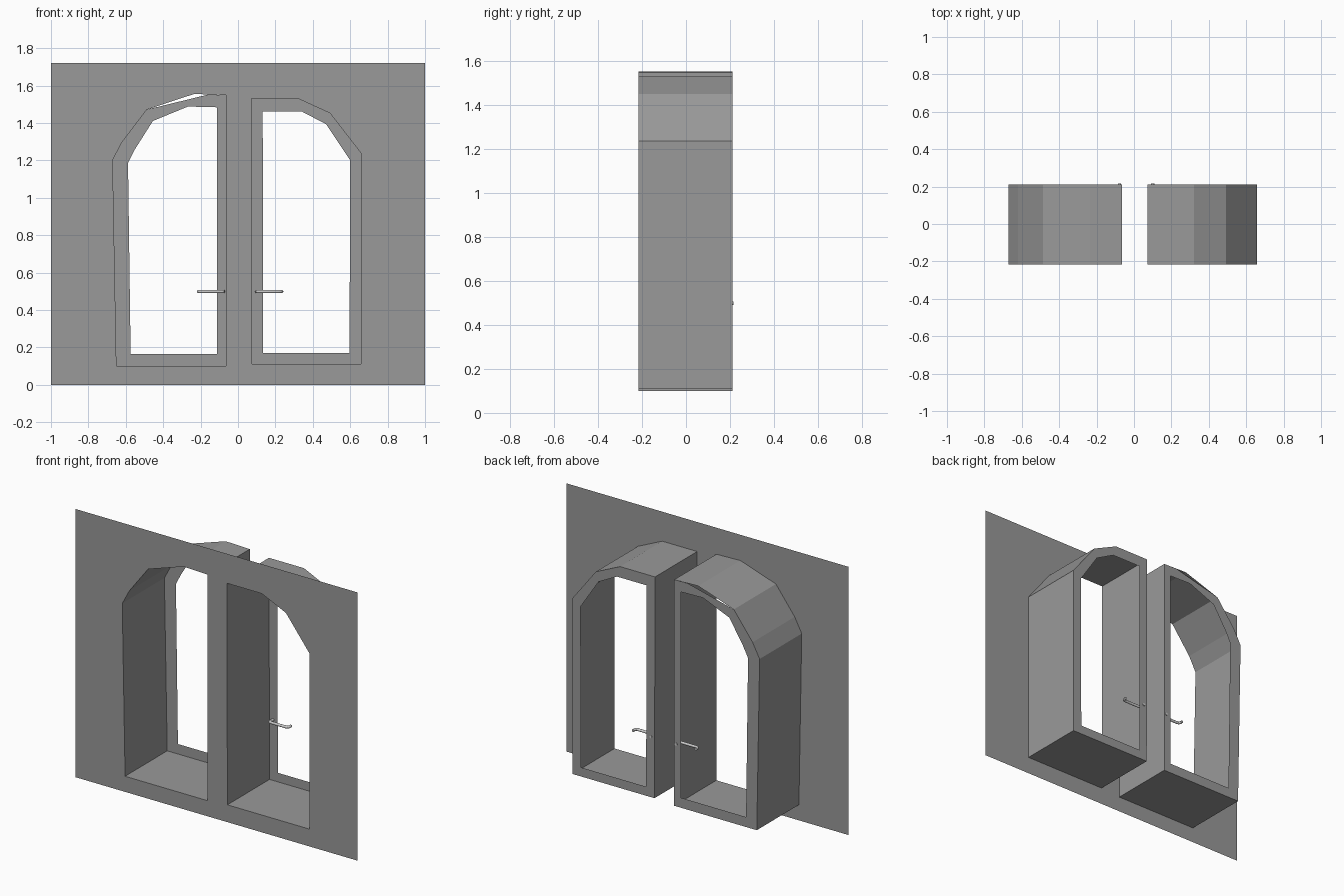
import bpy, bmesh

if "Cube" in bpy.data.objects:
    bpy.data.objects.remove(bpy.data.objects["Cube"])

FRONT, BACK = -0.216, 0.211   # wall plane and window-frame plane

grey = bpy.data.materials.new("dark_grey")
grey.diffuse_color = (0.32, 0.32, 0.32, 1)
grey.use_nodes = True
grey.node_tree.nodes["Principled BSDF"].inputs["Base Color"].default_value = grey.diffuse_color


def finish(name, bm):
    me = bpy.data.meshes.new(name)
    bm.to_mesh(me)
    bm.free()
    me.materials.append(grey)
    ob = bpy.data.objects.new(name, me)
    bpy.context.collection.objects.link(ob)
    return ob


def sheet(name, y, loops):
    """Flat sheet at depth y: the first loop is the border, the rest are holes."""
    bm = bmesh.new()
    for pts in loops:
        vs = [bm.verts.new((x, y, z)) for x, z in pts]
        for i, v in enumerate(vs):
            bm.edges.new((vs[i - 1], v))
    bmesh.ops.triangle_fill(bm, use_beauty=True, use_dissolve=False,
                            edges=bm.edges[:], normal=(0, -1, 0))
    return finish(name, bm)


def reveal(name, pts):
    """Deep window lining running from the wall back to the frame."""
    bm = bmesh.new()
    a = [bm.verts.new((x, FRONT, z)) for x, z in pts]
    b = [bm.verts.new((x, BACK, z)) for x, z in pts]
    for i in range(len(pts)):
        bm.faces.new((a[i - 1], a[i], b[i], b[i - 1]))
    return finish(name, bm)


def handle(name, x0, side, z=0.499):
    """Lever handle: spindle through the frame, bar, and returned free end."""
    path = [(0, 0.216), (0, 0.184), (0.003, 0.178), (0.010, 0.175),
            (0.117, 0.175), (0.127, 0.178), (0.133, 0.186), (0.134, 0.203)]
    cu = bpy.data.curves.new(name, 'CURVE')
    cu.dimensions = '3D'
    cu.bevel_depth = 0.0085
    cu.bevel_resolution = 6
    cu.use_fill_caps = True
    sp = cu.splines.new('POLY')
    sp.points.add(len(path) - 1)
    for p, (dx, y) in zip(sp.points, path):
        p.co = (x0 + side * dx, y, z, 1)
    ob = bpy.data.objects.new(name, cu)
    bpy.context.collection.objects.link(ob)
    bpy.ops.object.select_all(action='DESELECT')
    ob.select_set(True)
    bpy.context.view_layer.objects.active = ob
    bpy.ops.object.convert(target='MESH')
    bpy.ops.object.shade_smooth_by_angle()


# Window outlines (x, z); the two halves are slightly irregular
left_outer = [(-0.064, 0.10), (-0.65, 0.10), (-0.67, 1.203), (-0.62, 1.297),
              (-0.487, 1.472), (-0.235, 1.555), (-0.064, 1.55)]
left_inner = [(-0.112, 0.164), (-0.574, 0.164), (-0.588, 1.187), (-0.55, 1.261),
              (-0.455, 1.411), (-0.267, 1.488), (-0.112, 1.484)]
right_outer = [(0.076, 0.111), (0.658, 0.111), (0.658, 1.238), (0.492, 1.452),
               (0.32, 1.531), (0.072, 1.531)]
right_inner = [(0.135, 0.169), (0.596, 0.169), (0.6, 1.2), (0.472, 1.393),
               (0.342, 1.461), (0.132, 1.461)]

# The left frame cuts straight past the top bend, leaving a thin gap
left_frame = left_outer[:5] + [(-0.16, 1.552)] + left_outer[6:]

# Wall with both window openings
border = [(-1, 0), (1, 0), (1, 1.72), (-1, 1.72)]
sheet("wall", FRONT, [border, left_outer, right_outer])

# Linings, frames and handles
for label, outer, frame, inner, hx, side in (
        ("left", left_outer, left_frame, left_inner, -0.078, -1),
        ("right", right_outer, right_outer, right_inner, 0.1, 1)):
    reveal(label + "_window_reveal", outer)
    sheet(label + "_window_frame", BACK, [frame, inner])
    handle(label + "_window_handle", hx, side)
